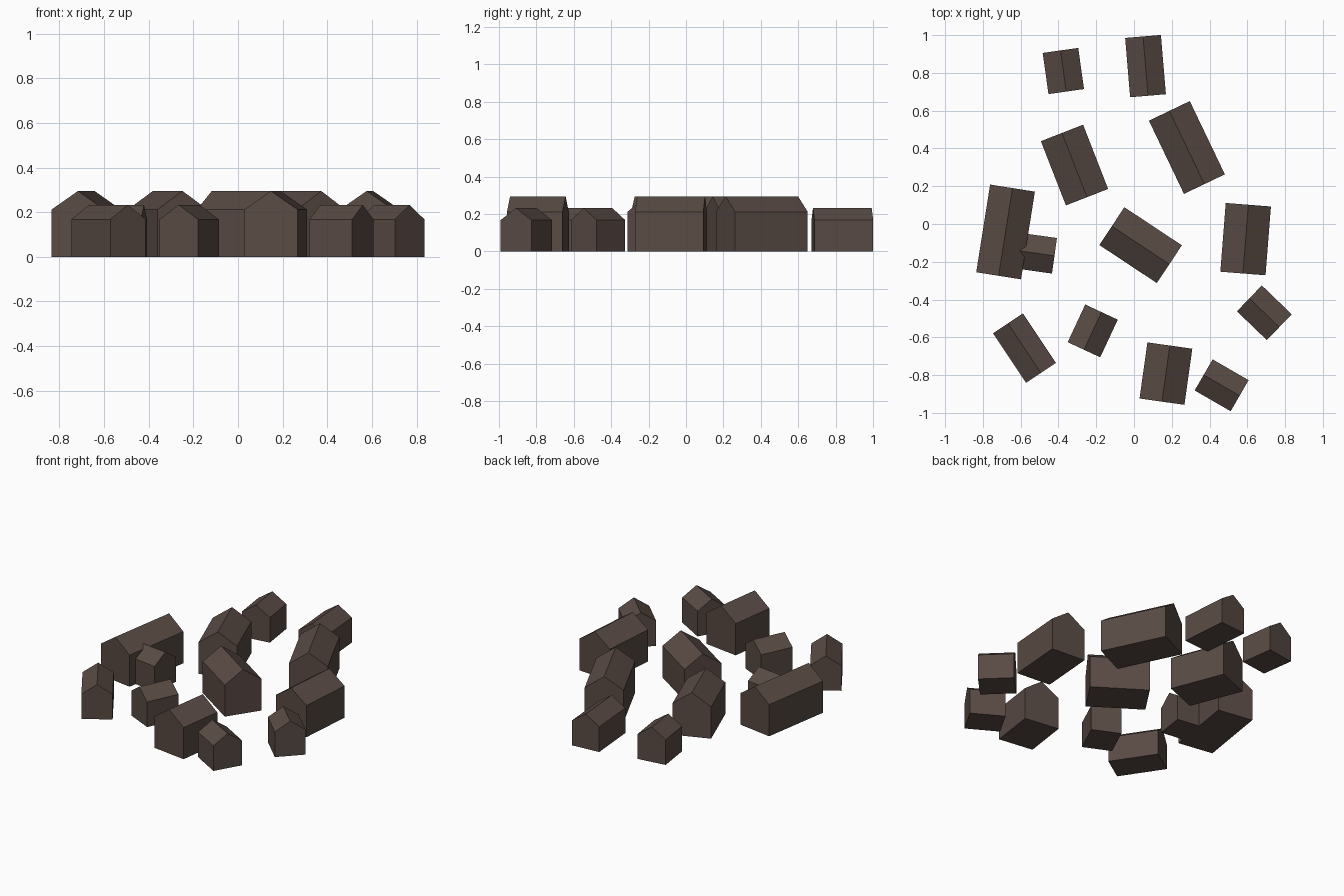
import bpy
from math import radians

if "Cube" in bpy.data.objects:
    bpy.data.objects.remove(bpy.data.objects["Cube"])

mat = bpy.data.materials.new("dark_brown")
mat.diffuse_color = (0.10, 0.07, 0.058, 1)
mat.use_nodes = True
mat.node_tree.nodes["Principled BSDF"].inputs["Base Color"].default_value = mat.diffuse_color


def house(name, x, y, length, turn, width, eave, ridge):
    """Gabled block: pentagon profile extruded along its ridge (local y)."""
    w = width / 2
    profile = [(-w, 0), (w, 0), (w, eave), (0, ridge), (-w, eave)]
    verts = [(px, s * length / 2, pz) for s in (-1, 1) for px, pz in profile]
    n = len(profile)
    faces = [tuple(range(n)), tuple(range(2 * n - 1, n - 1, -1))]
    faces += [(i, i + n, (i + 1) % n + n, (i + 1) % n) for i in range(n)]
    mesh = bpy.data.meshes.new(name)
    mesh.from_pydata(verts, [], faces)
    mesh.materials.append(mat)
    ob = bpy.data.objects.new(name, mesh)
    ob.location = (x, y, 0)
    ob.rotation_euler.z = radians(turn)
    bpy.context.collection.objects.link(ob)


# large houses: x, y, length, turn of the ridge away from y
large = [(0.28, 0.405, 0.43, 25.6), (-0.315, 0.312, 0.365, 21.3),
         (-0.68, -0.042, 0.47, -9), (0.035, -0.112, 0.365, 56.5),
         (0.591, -0.08, 0.365, -4.5), (0.169, -0.792, 0.30, -8)]
for i, h in enumerate(large, 1):
    house(f"large_house_{i}", *h, 0.24, 0.212, 0.295)

# small houses, the last one joined onto a large house as a wing
small = [(-0.374, 0.81, 0.22, 8), (0.061, 0.836, 0.315, 4.8),
         (0.69, -0.47, 0.22, 46), (-0.58, -0.657, 0.315, 33.7),
         (-0.2185, -0.566, 0.22, -25), (0.464, -0.854, 0.22, 60),
         (-0.53, -0.153, 0.22, 82)]
for i, h in enumerate(small, 1):
    house(f"small_house_{i}", *h, 0.19, 0.168, 0.232)
